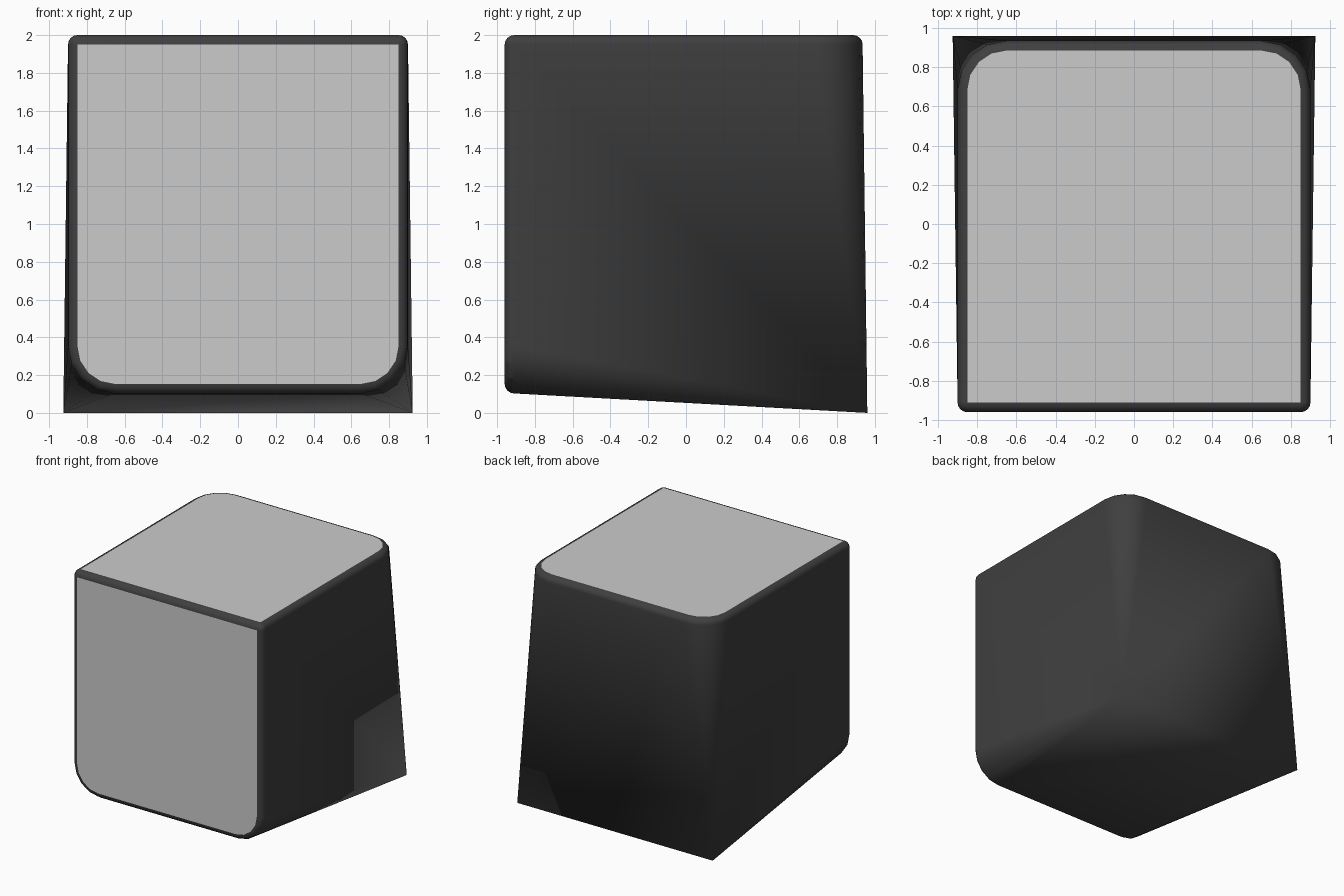
import bpy, bmesh, math
from mathutils import Vector

if "Cube" in bpy.data.objects:
    bpy.data.objects.remove(bpy.data.objects["Cube"])

R = 0.05        # edge rounding
CORNER = 0.20   # large corner radius
ARC, SEG = 4, 16


def add_object(name, mesh):
    obj = bpy.data.objects.new(name, mesh)
    bpy.context.collection.objects.link(obj)
    return obj


def arc(cu, cv):
    """Quarter arc points (u, v) around a centre."""
    return [(cu + CORNER * math.cos(i * math.pi / 2 / ARC),
             cv + CORNER * math.sin(i * math.pi / 2 / ARC)) for i in range(ARC + 1)]


# Centres of the rounded rim on the right half: front-top corner,
# rear corner of the top, lower corner of the front
centres = [(0.85, -0.91, 1.95)]
centres += [(u, v, 1.95) for u, v in arc(0.65, 0.685)]
centres += [(u, -0.91, -v) for u, v in arc(0.65, -0.353)]

# Unit ball for rounding the rim
ball = [Vector((0, 0, 1)), Vector((0, 0, -1))]
for i in range(1, SEG // 2):
    p = 2 * math.pi * i / SEG
    for j in range(SEG):
        a = 2 * math.pi * j / SEG
        ball.append(Vector((math.sin(p) * math.cos(a), math.sin(p) * math.sin(a), math.cos(p))))

# Body: hull of the rounded rim and the two sharp rear foot corners
bm = bmesh.new()
for side in (-1, 1):
    for x, y, z in centres:
        for b in ball:
            bm.verts.new(Vector((side * x, y, z)) + b * R)
    bm.verts.new((side * 0.925, 0.96, 0))
bmesh.ops.convex_hull(bm, input=bm.verts[:])
bmesh.ops.delete(bm, geom=[v for v in bm.verts if not v.link_faces], context='VERTS')
bmesh.ops.dissolve_limit(bm, angle_limit=math.radians(0.3), verts=bm.verts[:], edges=bm.edges[:])
bmesh.ops.recalc_face_normals(bm, faces=bm.faces[:])
bm.normal_update()

# Grey front and top panels, split off from the body
for name, axis in (("front_panel", Vector((0, -1, 0))), ("top_panel", Vector((0, 0, 1)))):
    faces = [f for f in bm.faces if f.normal.dot(axis) > 0.9995]
    panel = bmesh.new()
    for f in faces:
        panel.faces.new([panel.verts.new(v.co) for v in f.verts])
    mesh = bpy.data.meshes.new(name)
    panel.to_mesh(mesh)
    panel.free()
    add_object(name, mesh)
    bmesh.ops.delete(bm, geom=faces, context='FACES_ONLY')

mesh = bpy.data.meshes.new("body")
bm.to_mesh(mesh)
bm.free()
body = add_object("body", mesh)
black = bpy.data.materials.new("black")
black.diffuse_color = (0.05, 0.05, 0.05, 1)
black.use_nodes = True
black.node_tree.nodes["Principled BSDF"].inputs["Base Color"].default_value = black.diffuse_color
mesh.materials.append(black)

# Smooth rounding with flat main sides
bpy.ops.object.select_all(action='DESELECT')
body.select_set(True)
bpy.context.view_layer.objects.active = body
bpy.ops.object.shade_smooth_by_angle(angle=math.radians(35))
weighted = body.modifiers.new("flat_sides", 'WEIGHTED_NORMAL')
weighted.keep_sharp = True
